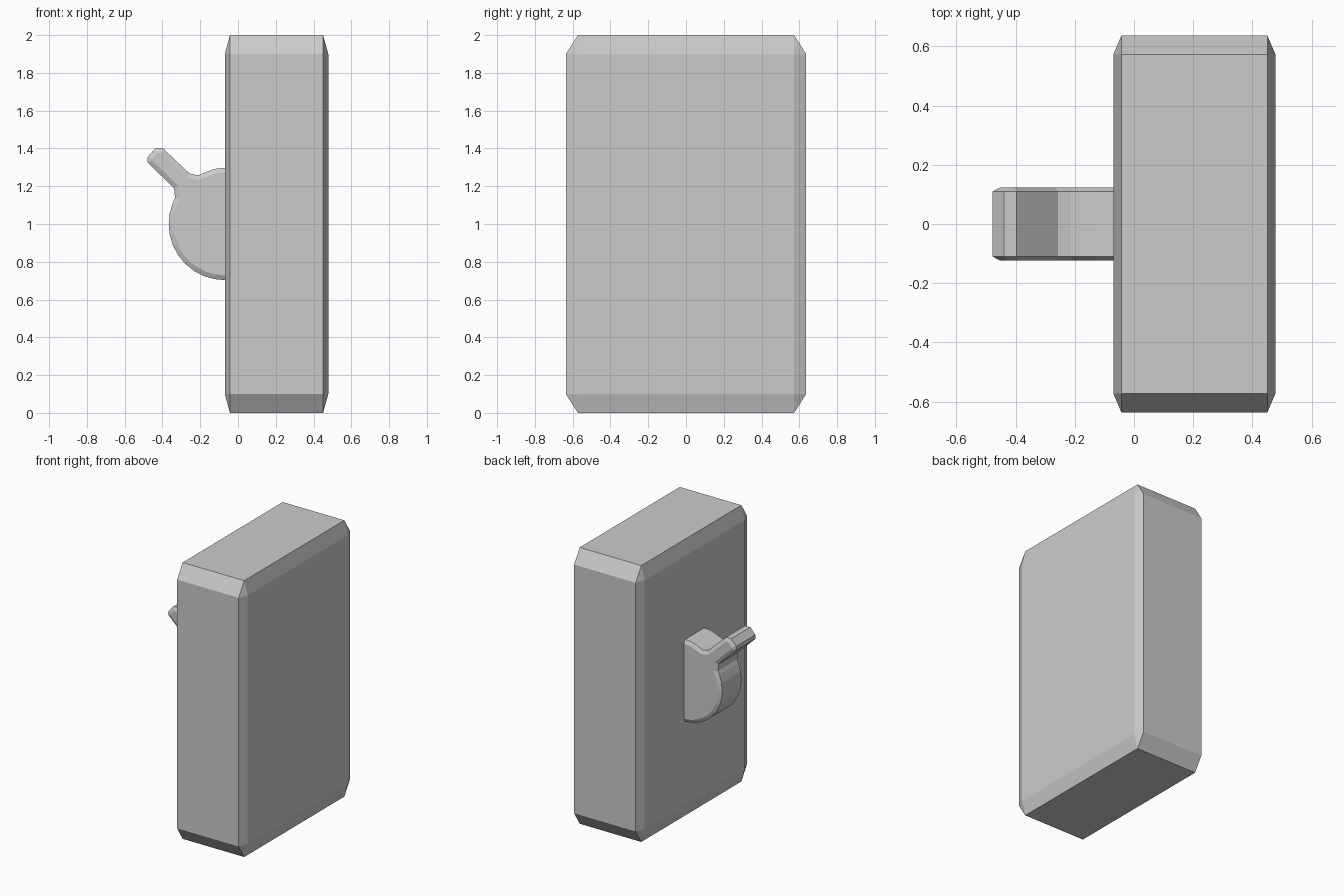
import bpy, bmesh, math
from mathutils import Vector

if "Cube" in bpy.data.objects:
    bpy.data.objects.remove(bpy.data.objects["Cube"])


def make_object(name, bm):
    bmesh.ops.recalc_face_normals(bm, faces=bm.faces)
    mesh = bpy.data.meshes.new(name)
    bm.to_mesh(mesh)
    bm.free()
    obj = bpy.data.objects.new(name, mesh)
    bpy.context.collection.objects.link(obj)
    return obj


# Wall block: chamfered cube, stretched after bevelling so chamfers scale too
bm = bmesh.new()
bmesh.ops.create_cube(bm, size=2)
bmesh.ops.bevel(bm, geom=bm.edges[:], offset=0.1, segments=1,
                affect='EDGES', profile=0.5)
bmesh.ops.scale(bm, vec=(0.274, 0.636, 1.0), verts=bm.verts)
bmesh.ops.translate(bm, vec=(0.204, 0, 1.0), verts=bm.verts)
make_object("wall_block", bm)

# Lever profile in x-z: half disc with a slanted arm
CX, CZ, R = -0.07, 1.0, 0.297


def arc(start, stop, step=-11.25):
    count = round((stop - start) / step)
    return [Vector((CX + R * math.cos(math.radians(start + i * step)),
                    CZ + R * math.sin(math.radians(start + i * step))))
            for i in range(count + 1)]


arm = [(-0.333, 1.139), (-0.339, 1.19), (-0.478, 1.325), (-0.478, 1.355),
       (-0.439, 1.40), (-0.397, 1.40), (-0.256, 1.267), (-0.212, 1.258),
       (-0.164, 1.277)]
outer = arc(270, 157.5) + [Vector(p) for p in arm] + arc(101.25, 90)


def inset(points, d):
    """Offset an open clockwise outline inwards; the ends move only in z."""
    result = [points[0] + Vector((0, d))]
    for a, p, b in zip(points, points[1:], points[2:]):
        e1, e2 = (p - a).normalized(), (b - p).normalized()
        n1, n2 = Vector((e1.y, -e1.x)), Vector((e2.y, -e2.x))
        result.append(p + (n1 + n2) * d / (1 + n1.dot(n2)))
    return result + [points[-1] - Vector((0, d))]


# Lever: four rings across its width give the chamfered rims
inner = inset(outer, 0.025)
bm = bmesh.new()
rings = [[bm.verts.new((p.x, y, p.y)) for p in pts]
         for pts, y in ((inner, -0.123), (outer, -0.11),
                        (outer, 0.11), (inner, 0.123))]
for a, b in zip(rings, rings[1:]):
    for i in range(len(a)):
        j = (i + 1) % len(a)
        bm.faces.new((a[i], a[j], b[j], b[i]))
bm.faces.new(rings[0])
bm.faces.new(rings[-1])
make_object("switch_lever", bm)
